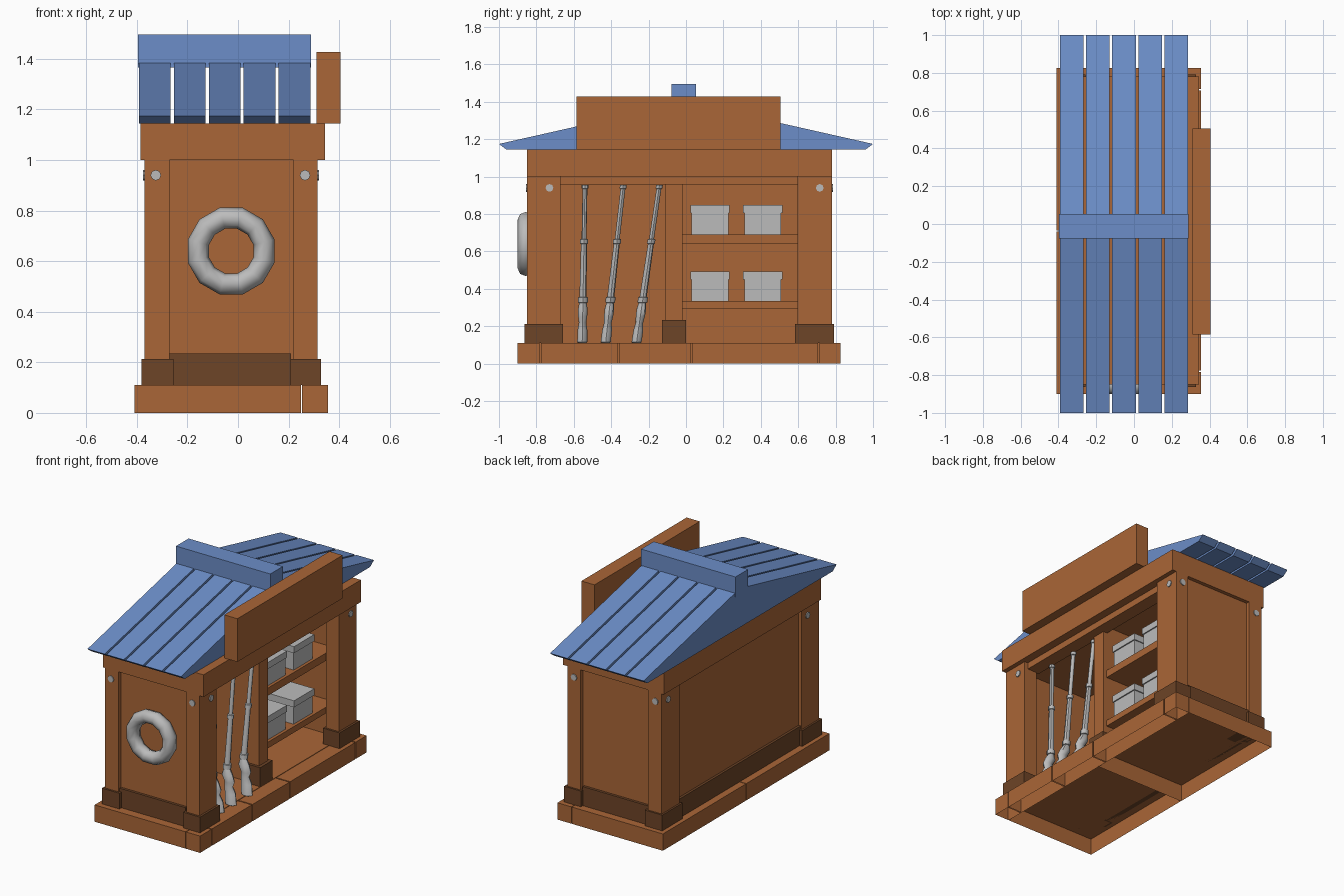
import bpy, bmesh, math
from mathutils import Vector, Matrix

if "Cube" in bpy.data.objects:
    bpy.data.objects.remove(bpy.data.objects["Cube"])


def material(name, color):
    m = bpy.data.materials.new(name)
    m.diffuse_color = (*color, 1)
    m.use_nodes = True
    m.node_tree.nodes["Principled BSDF"].inputs["Base Color"].default_value = m.diffuse_color
    return m


WOOD = material("wood brown", (0.40, 0.133, 0.038))
DARK = material("dark wood", (0.155, 0.058, 0.020))
BLUE = material("roof blue", (0.15, 0.27, 0.58))
GREY = material("light grey", (0.50, 0.50, 0.50))


def finish(name, bm, mat, smooth=None):
    bmesh.ops.recalc_face_normals(bm, faces=bm.faces)
    me = bpy.data.meshes.new(name)
    bm.to_mesh(me)
    bm.free()
    me.materials.append(mat)
    ob = bpy.data.objects.new(name, me)
    bpy.context.collection.objects.link(ob)
    if smooth:
        bpy.ops.object.select_all(action='DESELECT')
        ob.select_set(True)
        bpy.context.view_layer.objects.active = ob
        bpy.ops.object.shade_smooth_by_angle(angle=math.radians(smooth))
    return ob


def box(name, x, y, z, mat=WOOD, open_bottom=False):
    """Box from (min, max) ranges."""
    bm = bmesh.new()
    bmesh.ops.create_cube(bm, size=1)
    for v in bm.verts:
        v.co = [r[0] + (c + 0.5) * (r[1] - r[0]) for c, r in zip(v.co, (x, y, z))]
    ob_bottom = [f for f in bm.faces if f.calc_center_median().z < z[0] + 1e-5]
    bmesh.ops.recalc_face_normals(bm, faces=bm.faces)
    if open_bottom:
        bmesh.ops.delete(bm, geom=ob_bottom, context='FACES')
        me = bpy.data.meshes.new(name)
        bm.to_mesh(me)
        bm.free()
        me.materials.append(mat)
        ob = bpy.data.objects.new(name, me)
        bpy.context.collection.objects.link(ob)
        return ob
    return finish(name, bm, mat)


def tube(name, rings, mat, sides=8):
    """Rings of (centre, radius_x, radius_y) joined into a capped tube."""
    bm = bmesh.new()
    loops = []
    for c, rx, ry in rings:
        loops.append([bm.verts.new(c + Vector((rx * math.cos(a), ry * math.sin(a), 0)))
                      for a in (2 * math.pi * i / sides for i in range(sides))])
    for a, b in zip(loops, loops[1:]):
        for i in range(sides):
            j = (i + 1) % sides
            bm.faces.new((a[i], a[j], b[j], b[i]))
    bm.faces.new(loops[0])
    bm.faces.new(loops[-1])
    return finish(name, bm, mat, 45)


# Base: two hollow floor sections and a strip of planks on the open side
G = 0.11
box("floor_front", (-0.41, 0.25), (-0.90, -0.04), (0, G), open_bottom=True)
box("floor_back", (-0.41, 0.25), (-0.035, 0.825), (0, G), open_bottom=True)
seams = [-0.90, -0.78, -0.36, 0.03, 0.71, 0.825]
for i, (a, b) in enumerate(zip(seams, seams[1:])):
    box(f"floor_plank_{i}", (0.254, 0.355), (a + 0.004 * (i > 0), b - 0.004 * (i < 4)),
        (0, G), open_bottom=True)

# Corner posts with dark feet and round bolts
PX = [(-0.37, -0.27), (0.22, 0.315)]
PY = [(-0.85, -0.67), (0.595, 0.78)]


def bolt(pos, axis):
    bm = bmesh.new()
    bmesh.ops.create_cone(bm, cap_ends=True, segments=8, radius1=0.021, radius2=0.021, depth=0.012,
                          matrix=Matrix.Translation(pos) @ Matrix.Rotation(math.pi / 2, 4, axis))
    finish("bolt", bm, GREY)


for i, px in enumerate(PX):
    for j, py in enumerate(PY):
        box("corner_post", px, py, (G, 1.0))
        box("post_foot", (px[0] - 0.012, px[1] + 0.014), (py[0] - 0.013, py[1] + 0.012),
            (G, 0.213), DARK)
        cx, cy = (-0.325, 0.265)[i], (-0.73, 0.715)[j]
        bolt((cx, py[j], 0.94), 'X')
        bolt((px[i], cy, 0.94), 'Y')

# Recessed wall panels with dark skirting
box("front_wall", (-0.30, 0.25), (-0.825, -0.78), (G, 1.0))
box("back_wall", (-0.30, 0.25), (0.71, 0.755), (G, 1.0))
box("left_wall", (-0.347, -0.30), (-0.75, 0.68), (G, 1.0))
box("front_skirting", (-0.27, 0.21), (-0.842, -0.80), (G, 0.235), DARK)
box("back_skirting", (-0.27, 0.21), (0.73, 0.772), (G, 0.235), DARK)
box("left_skirting", (-0.363, -0.33), (-0.67, 0.60), (G, 0.235), DARK)

# Top beam, opening header and sign board
box("top_beam", (-0.385, 0.345), (-0.85, 0.78), (1.0, 1.145))
box("opening_header", (0.20, 0.29), (-0.68, 0.61), (0.957, 1.0))
box("sign_board", (0.31, 0.405), (-0.585, 0.505), (1.145, 1.428))

# Middle partition, shelves and boxes
box("partition", (-0.30, 0.23), (-0.11, -0.018), (G, 1.0))
box("partition_foot", (0.12, 0.25), (-0.128, 0.0), (G, 0.235), DARK)
for bottom, top in ((0.64, 0.69), (0.295, 0.335)):
    box("shelf", (-0.30, 0.205), (-0.02, 0.71), (bottom, top))
    for y in (0.03, 0.312):
        box("box_body", (-0.045, 0.185), (y, y + 0.196), (top, top + 0.122), GREY)
        box("box_lid", (-0.052, 0.193), (y - 0.007, y + 0.203), (top + 0.115, top + 0.158), GREY)

# Three leaning rifles: (height, forward offset, radius)
PROFILE = [(0.11, 0.045, 0.020), (0.115, 0.045, 0.027), (0.18, 0.035, 0.026), (0.22, 0.02, 0.020),
           (0.25, 0.025, 0.024), (0.29, 0.005, 0.026), (0.325, 0, 0.020), (0.327, 0, 0.026),
           (0.355, 0, 0.026), (0.357, 0, 0.019), (0.64, 0, 0.016), (0.642, 0, 0.021),
           (0.665, 0, 0.021), (0.667, 0, 0.013), (0.935, 0, 0.013), (0.937, 0, 0.018),
           (0.955, 0, 0.018)]
for y0, y1 in ((-0.555, -0.54), (-0.43, -0.335), (-0.265, -0.142)):
    rings = []
    for z, off, r in PROFILE:
        t = (z - G) / 0.845
        depth = 1.45 if z < 0.3 else 1.0
        rings.append((Vector((0.205 + off, y0 + (y1 - y0) * t, z)), r * depth, r))
    tube("rifle", rings, GREY)

# Ring float on the front wall
bm = bmesh.new()
N, M, R, r = 12, 8, 0.1345, 0.043
grid = []
for i in range(N):
    a = 2 * math.pi * (i + 0.5) / N
    row = []
    for j in range(M):
        b = 2 * math.pi * j / M
        d = R + r * math.cos(b)
        row.append(bm.verts.new((-0.027 + d * math.cos(a), -0.857 + r * math.sin(b),
                                 0.64 + d * math.sin(a))))
    grid.append(row)
for i in range(N):
    for j in range(M):
        k, l = (i + 1) % N, (j + 1) % M
        bm.faces.new((grid[i][j], grid[k][j], grid[k][l], grid[i][l]))
finish("ring_float", bm, GREY, 60)

# Roof: five wedge strips on each slope and a ridge cap
for s in (-1, 1):
    for i in range(5):
        x0 = -0.392 + i * 0.1382
        bm = bmesh.new()
        face = bm.faces.new([bm.verts.new((x0, s * y, z)) for y, z in
                             ((1.0, 1.175), (0.96, 1.145), (0.002, 1.145), (0.002, 1.40))])
        ext = bmesh.ops.extrude_face_region(bm, geom=[face])
        bmesh.ops.translate(bm, vec=(0.125, 0, 0),
                            verts=[v for v in ext["geom"] if isinstance(v, bmesh.types.BMVert)])
        finish("roof_strip", bm, BLUE)
box("ridge_cap", (-0.396, 0.288), (-0.077, 0.053), (1.365, 1.496), BLUE)
